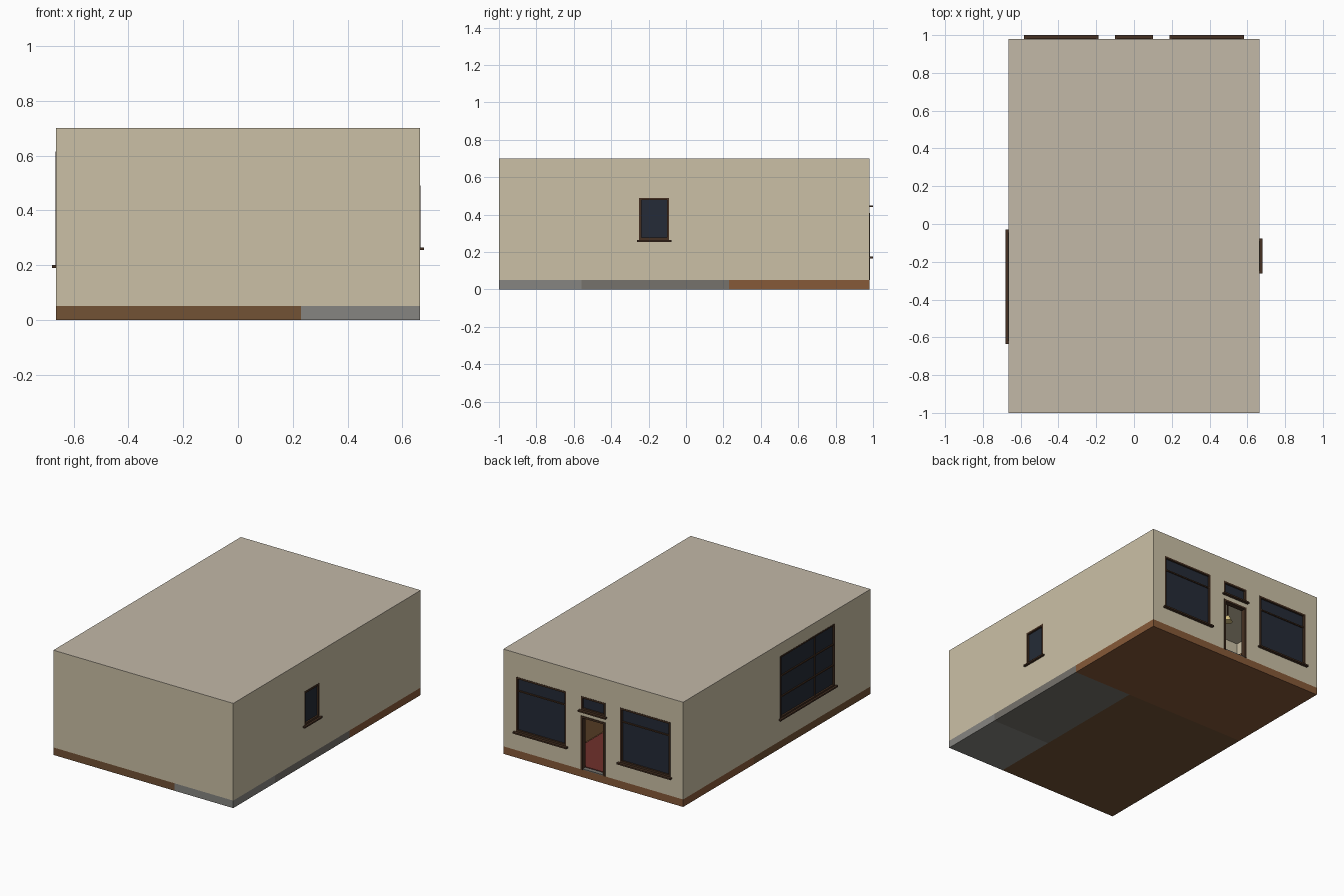
import bpy, bmesh
from mathutils import Matrix, Vector

if "Cube" in bpy.data.objects:
    bpy.data.objects.remove(bpy.data.objects["Cube"])

X, Y0, Y1, ZF, H, T = 0.665, -1.0, 0.98, 0.05, 0.70, 0.03


def mat(name, c):
    m = bpy.data.materials.new(name)
    m.diffuse_color = (*c, 1)
    m.use_nodes = True
    m.node_tree.nodes["Principled BSDF"].inputs["Base Color"].default_value = m.diffuse_color
    return m


WALL = mat("plaster", (0.60, 0.53, 0.38))
ROOF = mat("ceiling", (0.54, 0.48, 0.39))
WOOD = mat("dark_floor", (0.17, 0.085, 0.035))
SHOP = mat("shop_floor", (0.24, 0.10, 0.04))
TILE = mat("light_tile", (0.24, 0.235, 0.22))
STONE = mat("grey_tile", (0.18, 0.17, 0.15))
FRAME = mat("frame_wood", (0.06, 0.03, 0.016))
GLASS = mat("glass", (0.018, 0.024, 0.038))
RUG = mat("red_rug", (0.16, 0.03, 0.025))
SHELF = mat("shelf_wood", (0.30, 0.15, 0.06))
LAMP = mat("lamp_shade", (0.75, 0.6, 0.25))


def finish(name, bm, m):
    me = bpy.data.meshes.new(name)
    bm.to_mesh(me)
    bm.free()
    ob = bpy.data.objects.new(name, me)
    bpy.context.collection.objects.link(ob)
    if m:
        me.materials.append(m)
    return ob


def box(name, x0, x1, y0, y1, z0, z1, m=None):
    bm = bmesh.new()
    size = Vector((abs(x1 - x0), abs(y1 - y0), abs(z1 - z0)))
    mid = Vector((x0 + x1, y0 + y1, z0 + z1)) / 2
    bmesh.ops.create_cube(bm, size=1, matrix=Matrix.Translation(mid) @ Matrix.Diagonal((*size, 1)))
    return finish(name, bm, m)


def wall_box(wall, name, u0, u1, d0, d1, z0, z1, m=None):
    """Box placed along a wall: u along it, d outward from its outer face."""
    if wall == "back":
        return box(name, u0, u1, Y1 + d0, Y1 + d1, z0, z1, m)
    s = 1 if wall == "right" else -1
    return box(name, s * (X + d0), s * (X + d1), u0, u1, z0, z1, m)


# outer walls, hollow
walls = box("outer_walls", -X, X, Y0, Y1, ZF, H - 0.002, WALL)


def cut(cutter):
    cutter.hide_render = True
    cutter.hide_set(True)
    md = walls.modifiers.new("cut", "BOOLEAN")
    md.operation, md.solver, md.object = "DIFFERENCE", "EXACT", cutter


cut(box("interior_cutter", -X + T, X - T, Y0 + T, Y1 - T, ZF - 0.02, H - 0.02))


def frame(wall, name, u0, u1, z0, z1, w, d0, d1, bottom=True):
    wall_box(wall, name + "_jamb_a", u0, u0 + w, d0, d1, z0, z1, FRAME)
    wall_box(wall, name + "_jamb_b", u1 - w, u1, d0, d1, z0, z1, FRAME)
    wall_box(wall, name + "_head", u0 + w, u1 - w, d0, d1, z1 - w, z1, FRAME)
    if bottom:
        wall_box(wall, name + "_rail", u0 + w, u1 - w, d0, d1, z0, z0 + w, FRAME)


def window(wall, name, u0, u1, z0, z1, sill, bars_z=(), bars_u=(), w=0.012):
    cut(wall_box(wall, name + "_cutter", u0, u1, -0.1, 0.1, z0, z1))
    frame(wall, name, u0, u1, z0, z1, w, -T, 0.002)
    wall_box(wall, name + "_glass", u0 + w, u1 - w, -0.018, -0.010, z0 + w, z1 - w, GLASS)
    for z in bars_z:
        wall_box(wall, name + "_bar", u0 + w, u1 - w, -0.022, -0.002, z - 0.004, z + 0.004, FRAME)
    for u in bars_u:
        wall_box(wall, name + "_mullion", u - 0.004, u + 0.004, -0.022, -0.003, z0 + w, z1 - w, FRAME)
    out = 0.02 if wall == "back" else 0.015
    wall_box(wall, name + "_sill", u0 - sill, u1 + sill, -0.005, out, z0 - 0.01, z0, FRAME)


# shop front windows with transom bars, and the light over the door
for side, u0, u1 in (("left", -0.57, -0.20), ("right", 0.20, 0.57)):
    window("back", side + "_shop_window", u0, u1, 0.175, 0.54, 0.013, bars_z=(0.447,))
window("back", "door_light", -0.09, 0.09, 0.45, 0.54, 0.011)

# open doorway
cut(wall_box("back", "door_cutter", -0.09, 0.09, -0.1, 0.1, ZF - 0.02, 0.41))
frame("back", "door_frame", -0.09, 0.09, ZF, 0.41, 0.013, -T, 0.004, bottom=False)
wall_box("back", "threshold", -0.077, 0.077, -T, 0.0, ZF, ZF + 0.006, STONE)

# side windows
window("left", "studio_window", -0.62, -0.045, 0.20, 0.615, 0.015,
       bars_z=(0.338, 0.477), bars_u=(-0.42,), w=0.01)
window("right", "small_window", -0.25, -0.09, 0.265, 0.49, 0.013)

# flat roof
box("roof", -X, X, Y0, Y1, H - 0.002, H, ROOF)

# floor slabs, one per room
SX, SY, RY = 0.23, 0.23, -0.56
box("shop_floor_slab", -X, X, SY, Y1, 0, ZF, SHOP)
box("main_room_floor_slab", -X, SX, Y0, SY, 0, ZF, WOOD)
box("middle_room_floor_slab", SX, X, RY, SY, 0, ZF, STONE)
box("end_room_floor_slab", SX, X, Y0, RY, 0, ZF, TILE)

# inner partitions
P, top = 0.012, H - 0.02
box("shop_partition", -X + T, X - T, SY - P, SY + P, ZF, top, WALL)
box("long_partition", SX - P, SX + P, Y0 + T, SY - P, ZF, top, WALL)
box("short_partition", SX + P, X - T, RY - P, RY + P, ZF, top, WALL)

# shop interior: rug, shelf units and pendant lamps
box("rug", -0.26, 0.28, 0.35, 0.94, ZF, ZF + 0.004, RUG)
for s in (-1, 1):
    box("shelf_unit_back", s * 0.58, s * 0.60, 0.30, 0.90, ZF, 0.42, SHELF)
    for z in (ZF, 0.17, 0.29, 0.41):
        box("shelf_board", s * 0.44, s * 0.58, 0.30, 0.90, z, z + 0.012, SHELF)
    for y in (0.29, 0.90):
        box("shelf_end", s * 0.44, s * 0.60, y, y + 0.01, ZF, 0.422, SHELF)
    box("lamp_cord", s * 0.2 - 0.003, s * 0.2 + 0.003, 0.667, 0.673, 0.53, top, FRAME)
    bm = bmesh.new()
    bmesh.ops.create_cone(bm, cap_ends=True, segments=16, radius1=0.03, radius2=0.01,
                          depth=0.04, matrix=Matrix.Translation((s * 0.2, 0.67, 0.51)))
    finish("lamp_shade", bm, LAMP)
box("counter", 0.29, 0.40, 0.36, 0.72, ZF, 0.22, SHELF)
